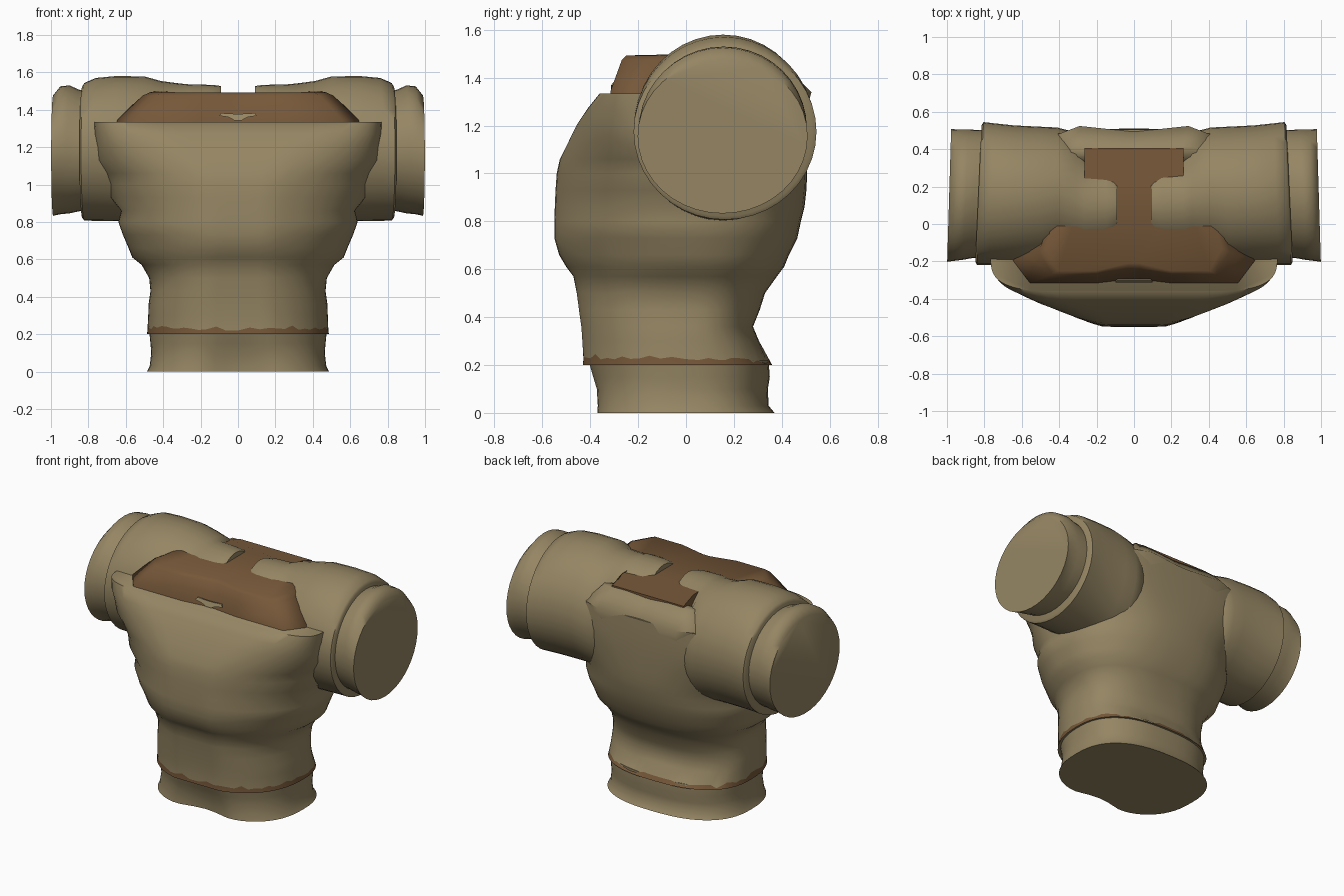
import bpy, bmesh, math, random
from mathutils import Vector

random.seed(4)


def material(name, rgb):
    m = bpy.data.materials.new(name)
    m.diffuse_color = (*rgb, 1)
    return m


TAN = material("tan cloth", (0.30, 0.236, 0.125))
BROWN = material("brown lining", (0.182, 0.097, 0.041))


def loft(name, rings, mats, angle=42, row_mat=None):
    """Skin a list of equal-length point rings and cap both ends."""
    bm = bmesh.new()
    rows = [[bm.verts.new(p) for p in r] for r in rings]
    n = len(rows[0])
    for k in range(len(rows) - 1):
        for i in range(n):
            j = (i + 1) % n
            f = bm.faces.new((rows[k][i], rows[k][j], rows[k + 1][j], rows[k + 1][i]))
            if row_mat:
                f.material_index = row_mat(k)
    bm.faces.new(rows[0][::-1])
    bm.faces.new(rows[-1])
    bmesh.ops.recalc_face_normals(bm, faces=bm.faces[:])
    me = bpy.data.meshes.new(name)
    bm.to_mesh(me)
    bm.free()
    for m in mats:
        me.materials.append(m)
    ob = bpy.data.objects.new(name, me)
    bpy.context.collection.objects.link(ob)
    bpy.ops.object.select_all(action='DESELECT')
    ob.select_set(True)
    bpy.context.view_layer.objects.active = ob
    bpy.ops.object.shade_smooth_by_angle(angle=math.radians(angle))
    return ob


def body_ring(z, w, front, back, yc, nf, nb=2.5, count=64):
    """Rounded outline with separate front and back fullness, flat at the front."""
    pts = []
    for i in range(count):
        a = 2 * math.pi * i / count
        c, s = math.cos(a), math.sin(a)
        n, d = (nb, back - yc) if s > 0 else (nf, (yc - front) * 1.04)
        x = w * math.copysign(abs(c) ** (2 / n), c)
        y = yc + d * math.copysign(abs(s) ** (2 / n), s)
        pts.append(Vector((x, max(y, front), z)))
    return pts


def sleeve_ring(side, x, yc, zc, ry, rz, tilt, count=40):
    pts = []
    for i in range(count):
        a = 2 * math.pi * i / count
        y, z = yc + ry * math.cos(a), zc + rz * math.sin(a)
        pts.append(Vector((side * (x - tilt * (y - 0.16)), y, z)))
    return pts


# Waist hem below the shirt, dented at the front
hem_rings = [body_ring(*r) for r in (
    (0.00, 0.487, -0.385, 0.37, 0.0, 2.5),
    (0.03, 0.472, -0.382, 0.345, 0.0, 2.5),
    (0.10, 0.464, -0.383, 0.342, 0.0, 2.4),
    (0.15, 0.468, -0.395, 0.35, 0.0, 2.3),
    (0.22, 0.475, -0.41, 0.345, 0.0, 2.3))]
for ring in hem_rings:
    for p in ring:
        if p.y < 0:
            p.y += 0.045 * (1 - p.z / 0.25) * math.exp(-(p.x / 0.17) ** 2)
loft("waist_hem", hem_rings, [TAN])

# Torso with folds and an uneven brown lower edge
torso_rings = [body_ring(*r) for r in (
    (0.20, 0.486, -0.43, 0.360, 0.00, 2.3),
    (0.228, 0.483, -0.428, 0.345, 0.00, 2.3),
    (0.30, 0.480, -0.433, 0.305, 0.00, 2.3),
    (0.36, 0.478, -0.437, 0.280, 0.00, 2.3),
    (0.43, 0.468, -0.447, 0.308, 0.00, 2.3),
    (0.50, 0.475, -0.456, 0.330, 0.00, 2.2),
    (0.57, 0.515, -0.470, 0.380, -0.01, 2.1),
    (0.61, 0.565, -0.500, 0.410, -0.02, 2.0),
    (0.66, 0.585, -0.530, 0.430, -0.03, 1.9),
    (0.73, 0.615, -0.550, 0.465, -0.05, 1.9),
    (0.80, 0.640, -0.550, 0.480, -0.07, 1.9),
    (0.86, 0.625, -0.548, 0.495, -0.09, 1.85),
    (0.93, 0.680, -0.545, 0.503, -0.10, 1.85),
    (1.00, 0.688, -0.540, 0.506, -0.11, 1.85, 2.8),
    (1.06, 0.715, -0.527, 0.508, -0.11, 1.95, 3.0),
    (1.13, 0.758, -0.492, 0.510, -0.12, 2.2, 3.2),
    (1.20, 0.760, -0.458, 0.510, -0.12, 2.6, 3.4),
    (1.27, 0.768, -0.412, 0.508, -0.12, 3.4, 3.4),
    (1.335, 0.768, -0.360, 0.505, -0.12, 4.5, 3.4))]
for p in torso_rings[1]:
    p.z += random.uniform(-0.01, 0.018) - (0.014 if p.y > 0.2 else 0)
loft("torso", torso_rings, [TAN, BROWN], 65, lambda k: 1 if k == 0 else 0)

# Sleeves and their cuffs, mirrored in x
for side, label in ((1, "right"), (-1, "left")):
    loft(label + "_sleeve", [sleeve_ring(side, *r) for r in (
        (0.09, 0.105, 1.160, 0.240, 0.366, 0.0),
        (0.11, 0.105, 1.160, 0.275, 0.370, 0.0),
        (0.15, 0.105, 1.160, 0.290, 0.373, 0.0),
        (0.265, 0.108, 1.160, 0.295, 0.376, 0.0),
        (0.31, 0.150, 1.163, 0.340, 0.377, 0.0),
        (0.41, 0.168, 1.173, 0.348, 0.380, 0.0),
        (0.50, 0.152, 1.190, 0.368, 0.388, 0.01),
        (0.65, 0.155, 1.192, 0.372, 0.388, 0.03),
        (0.76, 0.160, 1.188, 0.378, 0.382, 0.04),
        (0.822, 0.163, 1.175, 0.382, 0.368, 0.045),
        (0.832, 0.162, 1.173, 0.365, 0.352, 0.045))], [TAN], 50)
    loft(label + "_cuff", [sleeve_ring(side, *r) for r in (
        (0.80, 0.160, 1.180, 0.340, 0.318, 0.05),
        (0.85, 0.160, 1.182, 0.343, 0.325, 0.05),
        (0.90, 0.157, 1.188, 0.348, 0.342, 0.04),
        (0.95, 0.154, 1.183, 0.351, 0.342, 0.03),
        (0.988, 0.153, 1.155, 0.355, 0.322, 0.03))], [TAN], 50)


def mirrored_outline(half):
    """Points on +x, completed on -x."""
    return [Vector(p) for p in half] + [Vector((-x, y, z)) for x, y, z in reversed(half)]


# Brown lining standing above the neckline
def lining_ring(z, zb, x, yf, dip):
    return mirrored_outline([
        (0.03, yf + dip, z), (0.2, yf, z), (x * 0.86, yf, z), (x, yf + 0.12, z),
        (0.42, 0.09, z + 0.008), (0.265, 0.20, z), (0.265, 0.30, z), (0.265, 0.405, zb)])


loft("neck_lining", [lining_ring(*r) for r in (
    (1.25, 1.25, 0.66, -0.320, 0.02),
    (1.345, 1.345, 0.645, -0.315, 0.02),
    (1.42, 1.41, 0.57, -0.288, 0.025),
    (1.475, 1.44, 0.51, -0.268, 0.03),
    (1.493, 1.455, 0.47, -0.250, 0.04))], [BROWN], 80)

# Small tan patch at the front of the lining
loft("neck_patch", [mirrored_outline([(0.02, y, 1.343), (0.05, y, 1.36), (0.10, y, 1.368), (0.09, y + 0.012, 1.382),
                                      (0.02, y + 0.012, 1.378)]) for y in (-0.314, -0.306)], [TAN])

# Tan slope behind the lining
loft("back_collar", [mirrored_outline(h) for h in (
    [(0.02, 0.30, 1.22), (0.43, 0.30, 1.22), (0.43, 0.43, 1.22), (0.27, 0.49, 1.22), (0.02, 0.488, 1.22)],
    [(0.02, 0.30, 1.34), (0.42, 0.30, 1.34), (0.42, 0.475, 1.34), (0.29, 0.524, 1.34), (0.02, 0.495, 1.34)],
    [(0.02, 0.36, 1.445), (0.34, 0.36, 1.445), (0.33, 0.41, 1.445), (0.26, 0.412, 1.447),
     (0.02, 0.395, 1.447)])], [TAN], 60)
